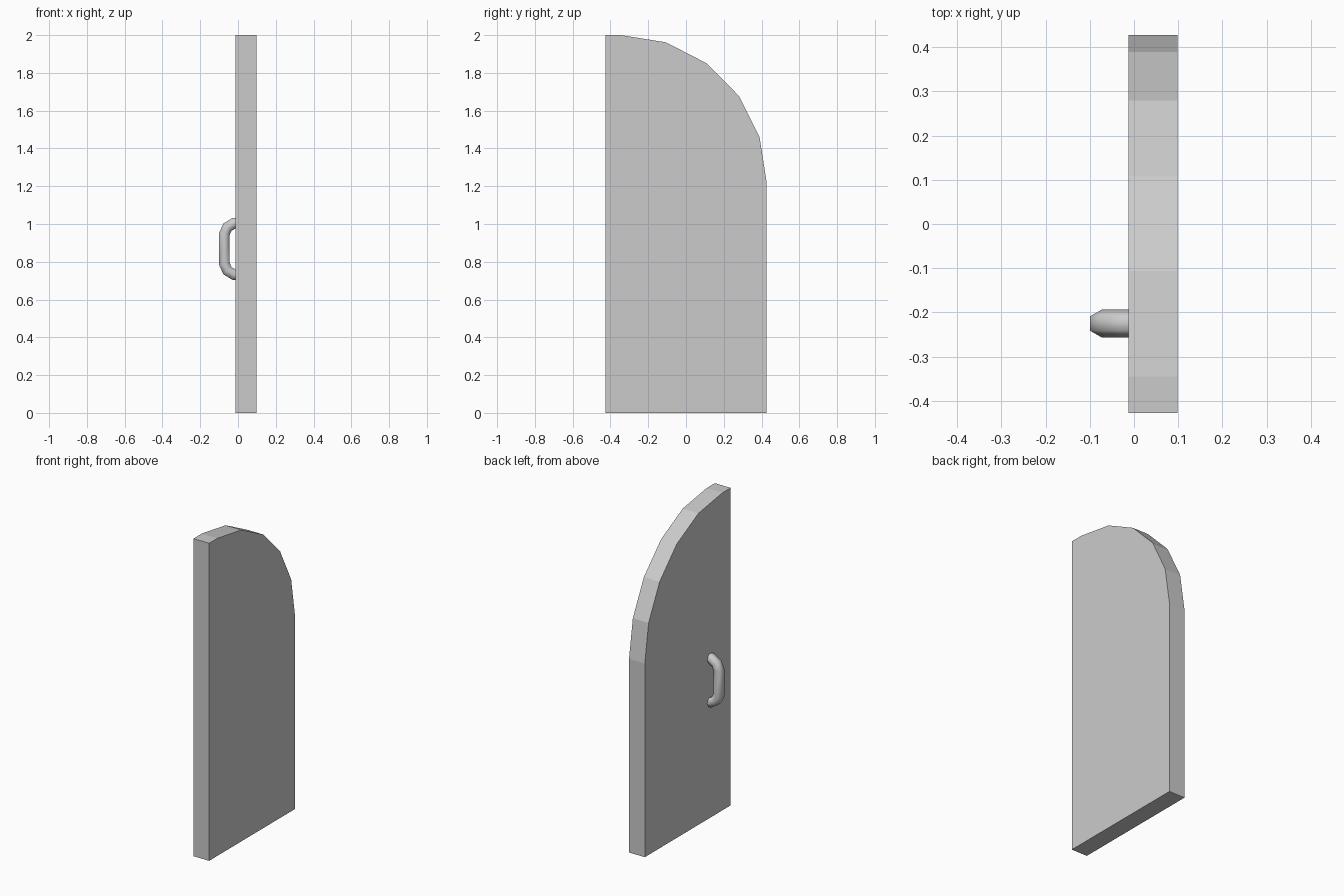
import bpy, bmesh, math
from mathutils import Vector

if "Cube" in bpy.data.objects:
    bpy.data.objects.remove(bpy.data.objects["Cube"])


def make_object(name, bm):
    bmesh.ops.recalc_face_normals(bm, faces=bm.faces[:])
    mesh = bpy.data.meshes.new(name)
    bm.to_mesh(mesh)
    bm.free()
    obj = bpy.data.objects.new(name, mesh)
    bpy.context.collection.objects.link(obj)
    return obj


# Door leaf: half-arch profile in the YZ plane, extruded along X
X0, X1, HALF = -0.012, 0.098, 0.427
profile = [(-HALF, 0), (HALF, 0)]
for i in range(6):
    a = math.radians(18 * i)
    profile.append((-0.345 + (HALF + 0.345) * math.cos(a), 1.22 + 0.78 * math.sin(a)))
profile.append((-HALF, 2.0))

bm = bmesh.new()
face = bm.faces.new([bm.verts.new((X0, y, z)) for y, z in profile])
ext = bmesh.ops.extrude_face_region(bm, geom=[face], use_keep_orig=True)
moved = [g for g in ext["geom"] if isinstance(g, bmesh.types.BMVert)]
bmesh.ops.translate(bm, verts=moved, vec=(X1 - X0, 0, 0))
make_object("door_panel", bm)

# Pull handle: six-sided tube swept along a bent path, mirrored about its middle
Y, MID, R, SIDES = -0.225, 0.868, 0.032, 6
half = [(0.0, 0.139), (-0.022, 0.136), (-0.056, 0.115), (-0.072, 0.079)]
path = [Vector((x, z)) for x, z in half] + [Vector((x, -z)) for x, z in reversed(half)]

bm = bmesh.new()
rings = []
for i, p in enumerate(path):
    before = (p - path[max(i - 1, 0)]).normalized()
    after = (path[min(i + 1, len(path) - 1)] - p).normalized()
    t = (before + after).normalized()
    n = Vector((-t.y, t.x)) / max(t.dot(after), t.dot(before))
    ring = []
    for k in range(SIDES):
        a = 2 * math.pi * k / SIDES
        q = p + n * R * math.sin(a)
        ring.append(bm.verts.new((q.x, Y + R * math.cos(a), MID + q.y)))
    rings.append(ring)
for r0, r1 in zip(rings, rings[1:]):
    for k in range(SIDES):
        j = (k + 1) % SIDES
        bm.faces.new((r0[k], r0[j], r1[j], r1[k]))
bm.faces.new(rings[0])
bm.faces.new(rings[-1])
handle = make_object("pull_handle", bm)
bpy.context.view_layer.objects.active = handle
handle.select_set(True)
bpy.ops.object.shade_smooth_by_angle(angle=math.radians(65))
